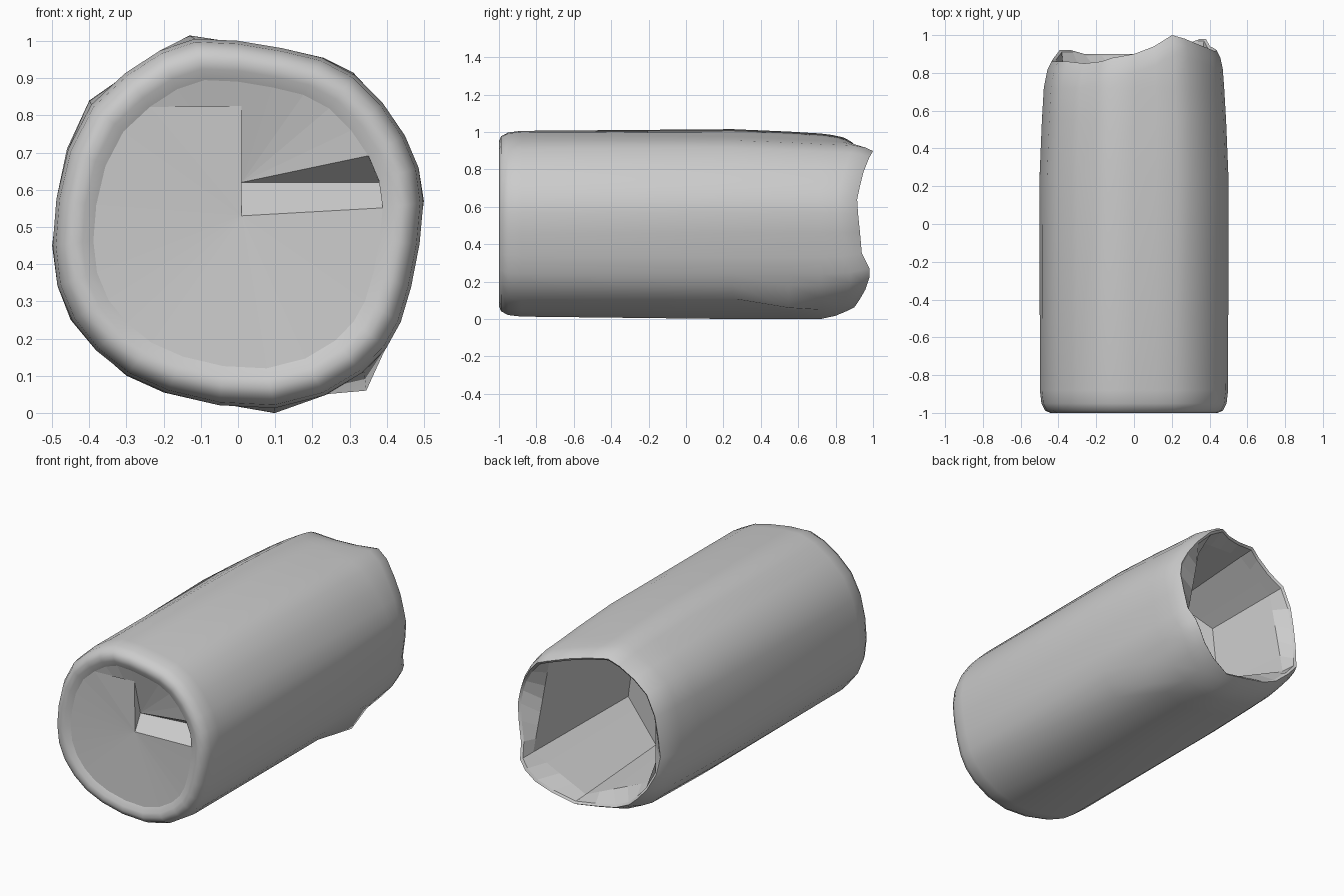
import bpy
import math
from mathutils import Vector

default = bpy.data.objects.get("Cube")
if default:
    bpy.data.objects.remove(default, do_unlink=True)

# Cross-section (x, z), with the ragged rear edge's depth beside each point
SECTION = [
    (-.13, 1.015, .88), (0, .995, .9), (.12, .975, .94), (.23, .955, 1),
    (.31, .915, .98), (.39, .83, .95), (.45, .74, .93), (.485, .66, .915),
    (.5, .57, .92), (.485, .46, .93), (.46, .33, .94), (.435, .24, .98),
    (.4, .18, .98), (.34, .11, .96), (.24, .05, .93), (.1, 0, .9),
    (-.05, .025, .9), (-.2, .055, .9), (-.3, .1, .9), (-.38, .17, .92),
    (-.45, .25, .92), (-.485, .34, .88), (-.5, .45, .86), (-.485, .57, .86),
    (-.46, .71, .86), (-.4, .84, .86), (-.3, .91, .85), (-.2, .975, .86),
]
COUNT = len(SECTION)
CENTRE_Z = .5
RECESS_SIDE = 8
# Section points where the hollow's broad facets meet
CORNERS = [0, 4, 11, 15, 20, 25, COUNT]


def ring(scale, y=None, back=0.0, low_scale=None):
    """Scaled section at depth y, or set back from the ragged rear edge."""
    points = []
    for x, z, end in SECTION:
        dz = z - CENTRE_Z
        s = low_scale if low_scale and dz < 0 else scale
        points.append(Vector((x * scale, end - back if y is None else y,
                              CENTRE_Z + dz * s)))
    return points


def relaxed(points):
    """Round off a ring's corners."""
    return [points[i] * .5 + (points[i - 1] + points[(i + 1) % COUNT]) * .25
            for i in range(COUNT)]


def faceted(points):
    """Flatten a ring into a few broad straight facets."""
    flat = []
    for start, end in zip(CORNERS, CORNERS[1:]):
        a, b = points[start], points[end % COUNT]
        flat += [a.lerp(b, i / (end - start)) for i in range(end - start)]
    return flat


def make_object(name, verts, faces):
    mesh = bpy.data.meshes.new(name)
    mesh.from_pydata([tuple(v) for v in verts], [], faces)
    mesh.update()
    obj = bpy.data.objects.new(name, mesh)
    bpy.context.collection.objects.link(obj)
    return obj


def shade_smooth(obj, degrees):
    bpy.ops.object.select_all(action='DESELECT')
    obj.select_set(True)
    bpy.context.view_layer.objects.active = obj
    bpy.ops.object.shade_smooth_by_angle(angle=math.radians(degrees))


def loft(name, rings, capped=False):
    faces = []
    for k in range(len(rings) - 1):
        for i in range(COUNT):
            j = (i + 1) % COUNT
            a, b = k * COUNT, (k + 1) * COUNT
            faces.append((a + i, a + j, b + j, b + i))
    if capped:
        last = (len(rings) - 1) * COUNT
        faces.append(tuple(range(last, last + COUNT)))
    return make_object(name, [p for r in rings for p in r], faces)


def fan(hub, first, last):
    """Triangles from a hub to a run of rim points, facing the front."""
    return [(hub, (i + 1) % COUNT, i % COUNT) for i in range(first, last)]


# Outer shell: rounded front rim, long body, side fin, tapered ragged rear
front_rim = relaxed(ring(.79, -.98))
fin_ring = ring(.975, .55, low_scale=1)
fin_ring[13] = Vector((.345, .55, .06))
shell = loft("outer_shell", [
    front_rim,
    relaxed(ring(.85, -.995)),
    relaxed(ring(.9, -1)),
    relaxed(ring(.955, -.988)),
    relaxed(ring(.995, -.95)),
    relaxed(ring(1.012, -.88)),
    ring(1, .25),
    fin_ring,
    ring(.955, .72, low_scale=1),
    ring(.94, back=.1, low_scale=.965),
    ring(.915, back=.04),
    ring(.875),
    ring(.85, back=.01),
])
shade_smooth(shell, 50)

# Nearly flush front: lower fan, upper panel and a shallow recess beside it
hub, panel_top, recess, recess_side = range(COUNT, COUNT + 4)
front_verts = front_rim + [
    Vector((.01, -.96, .53)),
    Vector((.01, -.965, .825)),
    Vector((.01, -.91, .62)),
    Vector((.38, -.86, .62)),
]
panel_corner = COUNT - 2
front_faces = fan(hub, RECESS_SIDE, panel_corner)
front_faces += fan(recess, panel_corner, COUNT + RECESS_SIDE - 2)
front_faces += [
    (hub, panel_corner, panel_top),
    (hub, panel_top, recess),
    (panel_top, panel_corner, recess),
    (recess, recess_side, RECESS_SIDE - 2),
    (recess_side, RECESS_SIDE, RECESS_SIDE - 1),
    (recess_side, RECESS_SIDE - 1, RECESS_SIDE - 2),
    (hub, recess, recess_side, RECESS_SIDE),
]
make_object("front_face", front_verts, front_faces)

# Broad-faceted hollow behind the ragged rear edge, shallower on one side
hollow_end = faceted(ring(.74, .2))
for p in hollow_end:
    p.y -= p.x * .4
hollow = loft("rear_hollow", [
    ring(.85, back=.01),
    faceted(ring(.84, back=.1)),
    hollow_end,
], capped=True)
hollow.data.flip_normals()
